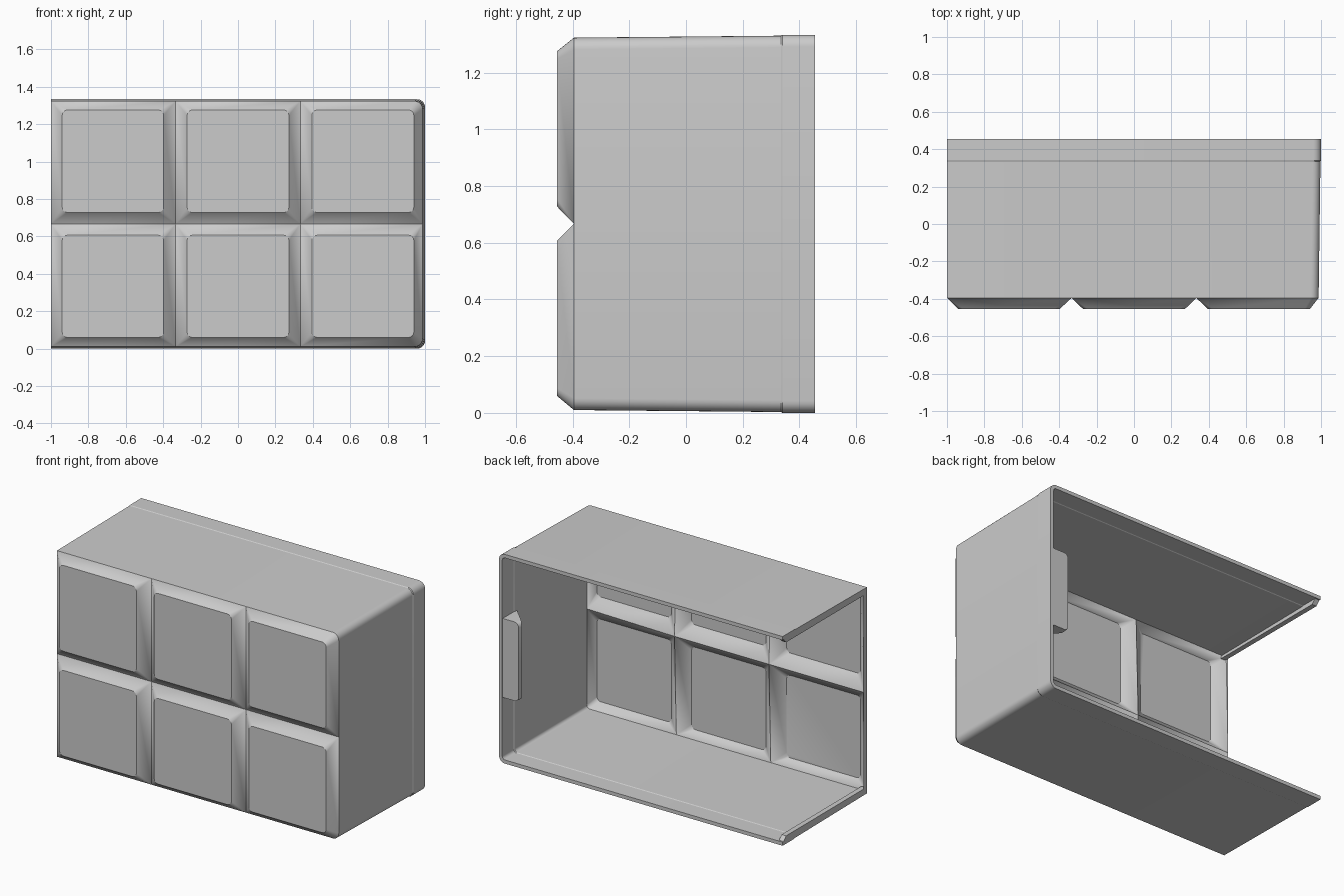
import bpy, bmesh, math

if "Cube" in bpy.data.objects:
    bpy.data.objects.remove(bpy.data.objects["Cube"])

grey = bpy.data.materials.new("light_grey")
grey.diffuse_color = (0.6, 0.6, 0.6, 1)
grey.use_nodes = True
grey.node_tree.nodes["Principled BSDF"].inputs["Base Color"].default_value = grey.diffuse_color

HEIGHT, BACK, GROOVE_Y, FACE_Y, WALL = 1.333, 0.455, -0.395, -0.455, 0.023


def finish(name, bm, recalc=True):
    bmesh.ops.remove_doubles(bm, verts=bm.verts, dist=0.0002)
    if recalc:
        bmesh.ops.recalc_face_normals(bm, faces=bm.faces)
    me = bpy.data.meshes.new(name)
    bm.to_mesh(me)
    bm.free()
    me.materials.append(grey)
    ob = bpy.data.objects.new(name, me)
    bpy.context.collection.objects.link(ob)
    bpy.ops.object.select_all(action='DESELECT')
    ob.select_set(True)
    bpy.context.view_layer.objects.active = ob
    bpy.ops.object.shade_smooth_by_angle(angle=math.radians(30))
    return ob


def arc(cx, cz, r, start, n=6):
    return [(cx + r * math.cos(start + i * math.pi / 2 / n),
             cz + r * math.sin(start + i * math.pi / 2 / n)) for i in range(n + 1)]


def rounded_rect(x0, x1, z0, z1, radii):
    """Counter-clockwise outline; radii for lower left, lower right, upper right, upper left."""
    a, b, c, d = radii
    q = math.pi / 2
    return (arc(x0 + a, z0 + a, a, 2 * q) + arc(x1 - b, z0 + b, b, 3 * q)
            + arc(x1 - c, z1 - c, c, 0) + arc(x0 + d, z1 - d, d, q))


def prism(bm, points, axis, lo, hi):
    """Extrude a 2D polygon along one axis."""
    def place(p, h):
        v = list(p)
        v.insert(axis, h)
        return bm.verts.new(v)
    a = [place(p, lo) for p in points]
    b = [place(p, hi) for p in points]
    bm.faces.new(a)
    bm.faces.new(b[::-1])
    for i in range(len(a)):
        j = (i + 1) % len(a)
        bm.faces.new((a[i], b[i], b[j], a[j]))


# Shell walls: drafted C section, open at the left and the back
def c_section(right, low, r):
    top = HEIGHT - low
    q = math.pi / 2
    return [(-1, low)] + arc(right - r, low + r, r, 3 * q) + arc(right - r, top - r, r, 0) + [(-1, top)]


bm = bmesh.new()
rings = []
for y, right, low in ((GROOVE_Y, 0.987, 0.01), (0.335, 0.997, 0.003), (0.34, 1, 0), (BACK, 1, 0)):
    outer = c_section(right, low, 0.042)
    inner = c_section(right - WALL, low + WALL, 0.02)
    rings.append([bm.verts.new((x, y, z)) for x, z in outer + inner[::-1]])
n = len(rings[0])
for a, b in zip(rings, rings[1:]):
    for i in range(n):
        j = (i + 1) % n
        bm.faces.new((a[i], a[j], b[j], b[i]))
for ring in (rings[0], rings[-1]):
    for i in range(n // 2 - 1):
        bm.faces.new((ring[i], ring[i + 1], ring[n - 2 - i], ring[n - 1 - i]))
finish("shell_walls", bm)

# Front panel: two rows of three raised pads, hollow behind
xs = (-1, -0.333, 0.333, 0.987)
zs = (0.01, 0.6665, HEIGHT - 0.01)
pads_x = ((-0.94, -0.398), (-0.272, 0.272), (0.395, 0.94))
pads_z = ((0.06, 0.606), (0.728, 1.275))


def pad_sheet(bm, wall, shrink, border_y, rim_y, face_y, flip):
    bx = (xs[0], xs[1], xs[2], xs[3] - wall)
    bz = (zs[0] + wall, zs[1], zs[2] - wall)
    r = 0.02 if flip else 0.042
    for i, (px0, px1) in enumerate(pads_x):
        for k, (pz0, pz1) in enumerate(pads_z):
            radii = (0, r if i == 2 and k == 0 else 0, r if i == 2 and k == 1 else 0, 0)
            border = rounded_rect(bx[i], bx[i + 1], bz[k], bz[k + 1], radii)
            pad = rounded_rect(px0 + shrink, px1 - shrink, pz0 + shrink, pz1 - shrink, [0.028] * 4)
            bv = []
            for x, z in border:
                edge = x > bx[3] - 0.03 or z < bz[0] + 0.03 or z > bz[2] - 0.03
                bv.append(bm.verts.new((x, rim_y if edge else border_y, z)))
            pv = [bm.verts.new((x, face_y, z)) for x, z in pad]
            faces = [pv] + [[bv[a - 1], bv[a], pv[a], pv[a - 1]] for a in range(len(bv))]
            for f in faces:
                bm.faces.new(f[::-1] if flip else f)


bm = bmesh.new()
pad_sheet(bm, 0, 0, GROOVE_Y, GROOVE_Y, FACE_Y, False)
pad_sheet(bm, WALL, 0.01, -0.36, -0.378, FACE_Y + 0.024, True)
# Closing strip on the open left edge
bm.faces.new([bm.verts.new(p) for p in (
    (-1, GROOVE_Y, zs[0]), (-1, GROOVE_Y, zs[2]), (-1, -0.36, zs[2]), (-1, -0.36, zs[0]))])
finish("front_panel", bm, recalc=False)

# Small ribs inside the open left edges of the top and bottom walls
for name, flip in (("bottom_edge_rib", False), ("top_edge_rib", True)):
    outline = [(-0.385, 0.018), (0.45, 0.018), (0.42, 0.05), (-0.385, 0.05)]
    bm = bmesh.new()
    prism(bm, [(y, HEIGHT - z if flip else z) for y, z in outline], 0, -1, -0.968)
    finish(name, bm)

# Wedge-shaped catch on the inside of the right wall
bm = bmesh.new()
prism(bm, [(0.985, 0.45), (0.865, 0.45), (0.86, 0.425), (0.975, 0.31)], 2, 0.415, 0.918)
tips = [e for e in bm.edges if all(v.co.x < 0.9 for v in e.verts)
        and abs(e.verts[0].co.z - e.verts[1].co.z) < 0.01]
bmesh.ops.bevel(bm, geom=tips, offset=0.03, segments=4, profile=0.5, affect='EDGES')
finish("wall_catch", bm)
